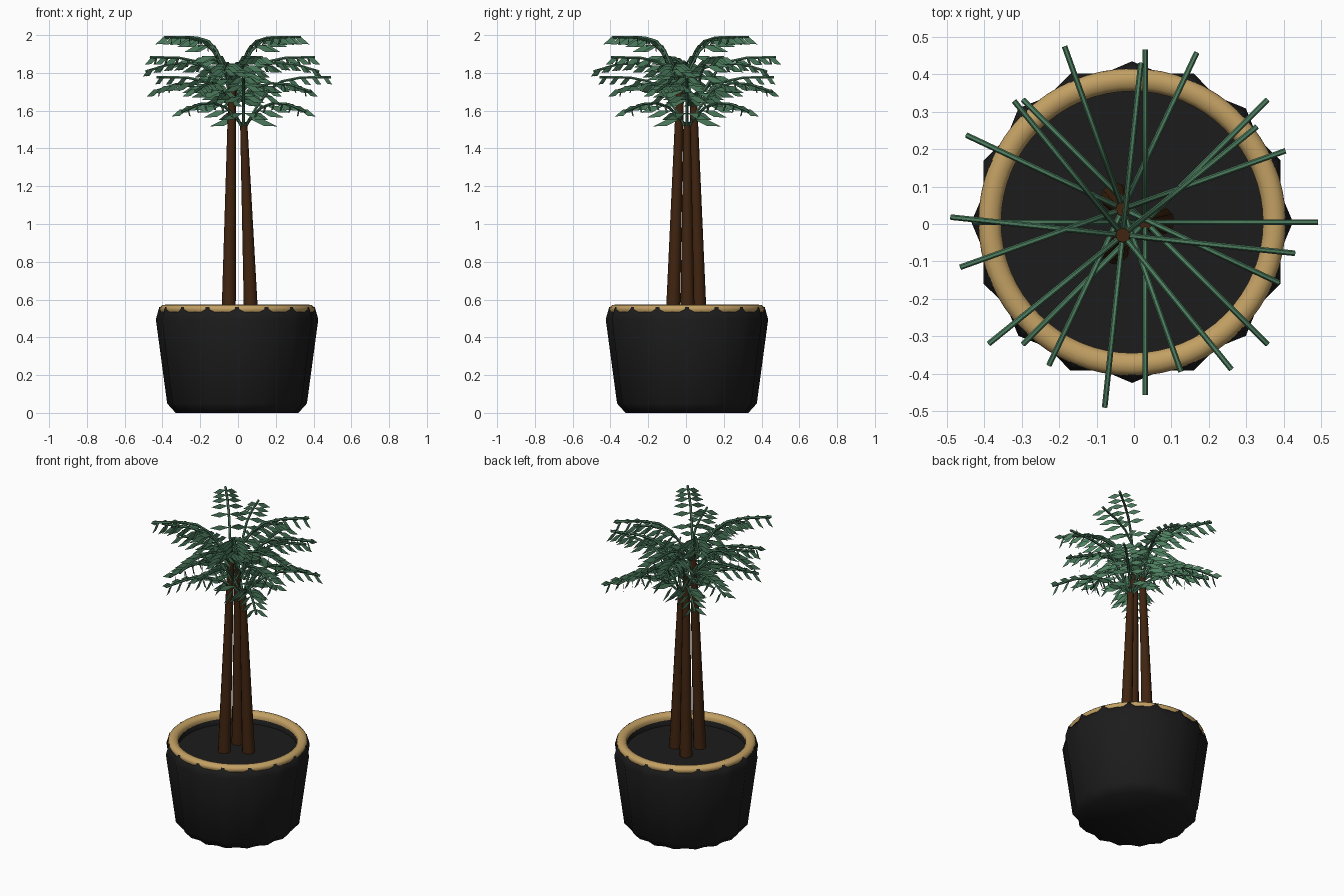
import bpy, bmesh, math
from mathutils import Vector

if "Cube" in bpy.data.objects:
    bpy.data.objects.remove(bpy.data.objects["Cube"])


def material(name, rgb):
    m = bpy.data.materials.new(name)
    m.diffuse_color = (*rgb, 1)
    m.use_nodes = True
    m.node_tree.nodes["Principled BSDF"].inputs["Base Color"].default_value = m.diffuse_color
    return m


POT = material("pot black", (0.0115, 0.0115, 0.0115))
GOLD = material("rim tan", (0.54, 0.35, 0.125))
BARK = material("bark brown", (0.052, 0.018, 0.005))
LEAF = material("leaf green", (0.075, 0.21, 0.115))


def finish(name, bm, mat, smooth=None, normals=True):
    if normals:
        bmesh.ops.recalc_face_normals(bm, faces=bm.faces)
    me = bpy.data.meshes.new(name)
    bm.to_mesh(me)
    bm.free()
    me.materials.append(mat)
    ob = bpy.data.objects.new(name, me)
    bpy.context.collection.objects.link(ob)
    if smooth:
        bpy.ops.object.select_all(action='DESELECT')
        ob.select_set(True)
        bpy.context.view_layer.objects.active = ob
        bpy.ops.object.shade_smooth_by_angle(angle=math.radians(smooth))
    return ob


def loft(bm, rings, cap_start=True, cap_end=True):
    """Skin a list of point rings."""
    vs = [[bm.verts.new(p) for p in r] for r in rings]
    n = len(vs[0])
    for a, b in zip(vs, vs[1:]):
        for i in range(n):
            bm.faces.new((a[i], a[(i + 1) % n], b[(i + 1) % n], b[i]))
    if cap_start:
        bm.faces.new(vs[0][::-1])
    if cap_end:
        bm.faces.new(vs[-1])


def ring(r, z, n, cx=-0.005, cy=0.005, flute=1.0):
    """Horizontal ring; every second point is pulled in by the flute factor."""
    return [(cx + r * (flute if i % 2 else 1) * math.cos(2 * math.pi * i / n),
             cy + r * (flute if i % 2 else 1) * math.sin(2 * math.pi * i / n), z)
            for i in range(n)]


# Fluted pot with 16 ridges
bm = bmesh.new()
profile = [(0.325, 0), (0.37, 0.05), (0.43, 0.495), (0.412, 0.56), (0.375, 0.56),
           (0.356, 0.545), (0.352, 0.49)]
loft(bm, [ring(r, z, 32, flute=0.94 if k < 4 else 1) for k, (r, z) in enumerate(profile)],
     cap_end=False)
finish("pot", bm, POT, 80)

# Rounded tan rim
bm = bmesh.new()
profile = [(0.350, 0.535), (0.350, 0.555), (0.362, 0.568), (0.38, 0.573), (0.396, 0.57),
           (0.408, 0.56), (0.411, 0.548), (0.405, 0.535)]
loft(bm, [ring(r, z, 64) for r, z in profile], False, False)
finish("pot_rim", bm, GOLD, 60)

# Soil disc
bm = bmesh.new()
loft(bm, [ring(0.36, 0.48, 48), ring(0.36, 0.50, 48)])
finish("soil", bm, POT)

# Frond arcs as (distance from trunk, rise)
HIGH = [(0, 0), (0.06, 0.1), (0.13, 0.2), (0.2, 0.25), (0.3, 0.27), (0.462, 0.273)]
LOW = [(0, 0), (0.06, 0.06), (0.13, 0.11), (0.22, 0.135), (0.33, 0.13), (0.462, 0.09)]


def height_at(path, r):
    for (r0, z0), (r1, z1) in zip(path, path[1:]):
        if r <= r1:
            return z0 + (z1 - z0) * (r - r0) / (r1 - r0)
    return path[-1][1]


def frond(stems, leaves, origin, angle, path):
    out = Vector((math.cos(angle), math.sin(angle), 0))
    side = Vector((-out.y, out.x, 0))
    up = Vector((0, 0, 1))
    # stalk tube
    rings = []
    for k, (r, z) in enumerate(path):
        a, b = path[max(k - 1, 0)], path[min(k + 1, len(path) - 1)]
        t = (out * (b[0] - a[0]) + up * (b[1] - a[1])).normalized()
        nrm = side.cross(t)
        c = origin + out * r + up * z
        rings.append([c + 0.0075 * (side * math.cos(q) + nrm * math.sin(q))
                      for q in [2 * math.pi * i / 6 for i in range(6)]])
    loft(stems, rings)
    # upright diamond leaflets in pairs, swept forward and drooping
    pairs = 7
    for k in range(pairs):
        f = k / (pairs - 1)
        r = 0.05 + 0.37 * f
        length = 0.145 - 0.06 * f
        base = origin + out * r + up * height_at(path, r)
        for s in (1, -1):
            d = side * s * math.cos(0.6) + out * math.sin(0.6)
            tip = base + d * length - up * 0.038
            mid = base.lerp(tip, 0.5)
            w = up * 0.017
            leaves.faces.new([leaves.verts.new(p) for p in (base, mid - w, tip, mid + w)])


# Three leaning trunks, each with a crown of eight fronds, alternately high and low
# name, base xy, top xy, trunk top, crown height, crown turn in degrees
TREES = [("short", (0.07, 0.008), (0.03, 0.005), 1.54, 1.505, 0),
         ("middle", (-0.05, 0.072), (-0.03, 0.04), 1.65, 1.61, 19.7),
         ("tall", (-0.05, -0.07), (-0.03, -0.03), 1.76, 1.717, 39)]
for name, (bx, by), (tx, ty), top, crown, turn in TREES:
    bm = bmesh.new()
    loft(bm, [ring(0.038, 0.49, 12, bx, by), ring(0.019, top, 12, tx, ty)])
    finish(name + "_trunk", bm, BARK, 40)
    stems, leaves = bmesh.new(), bmesh.new()
    for k in range(8):
        frond(stems, leaves, Vector((tx, ty, crown)), math.radians(turn + 45 * k),
              LOW if k % 2 else HIGH)
    finish(name + "_frond_stalks", stems, LEAF, 50)
    finish(name + "_leaflets", leaves, LEAF, normals=False)
